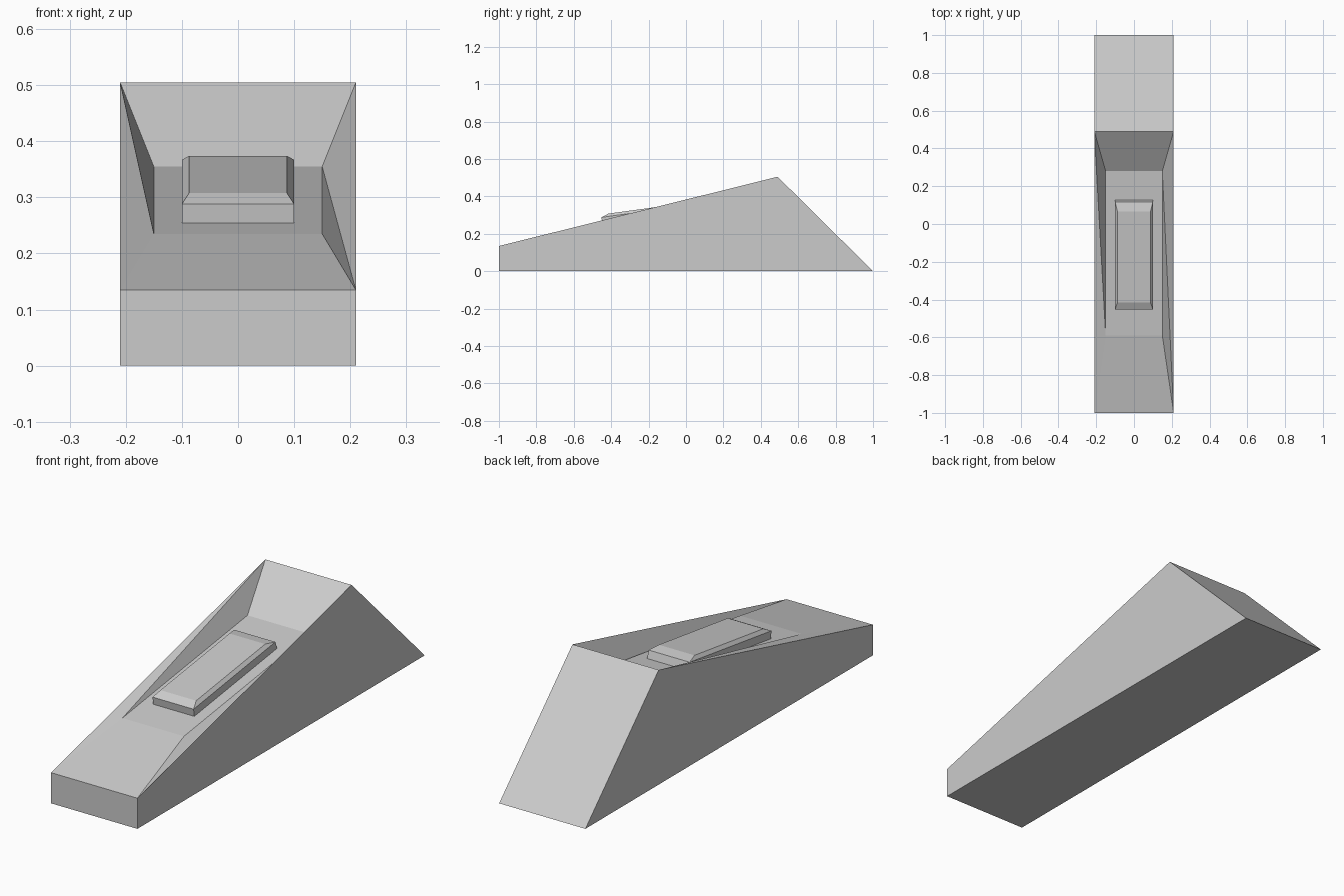
import bpy, bmesh

if "Cube" in bpy.data.objects:
    bpy.data.objects.remove(bpy.data.objects["Cube"])


def ring(bm, half, front, back):
    """Four corners of a tilted rectangle; front and back are (y, z)."""
    return [bm.verts.new((x, y, z)) for x, (y, z) in
            ((-half, front), (half, front), (half, back), (-half, back))]


def bridge(bm, low, high, skip=()):
    """Join two rings with quads: 0 front, 1 right, 2 back, 3 left."""
    for i in range(4):
        if i not in skip:
            j = (i + 1) % 4
            bm.faces.new((low[i], low[j], high[j], high[i]))


def finish(bm, name):
    bmesh.ops.recalc_face_normals(bm, faces=bm.faces)
    mesh = bpy.data.meshes.new(name)
    bm.to_mesh(mesh)
    bm.free()
    obj = bpy.data.objects.new(name, mesh)
    bpy.context.collection.objects.link(obj)
    return obj


# Wedge body with a sunken, sloping floor
bm = bmesh.new()
base = ring(bm, 0.21, (-1, 0), (1, 0))
rim = ring(bm, 0.21, (-1, 0.135), (0.49, 0.505))
floor = ring(bm, 0.15, (-0.59, 0.235), (0.28, 0.355))
bm.faces.new(base[::-1])
bridge(bm, base, rim)
bridge(bm, rim, floor, skip=(1, 3))
bm.faces.new(floor)
# Twisted side slopes of the recess, split into triangles
for tri in ((rim[0], floor[0], rim[3]), (floor[0], floor[3], rim[3]),
            (rim[1], rim[2], floor[2]), (rim[1], floor[2], floor[1])):
    bm.faces.new(tri)
finish(bm, "wedge_body")

# Raised panel with chamfered top, lying on the recess floor
bm = bmesh.new()
bottom = ring(bm, 0.10, (-0.447, 0.254), (0.128, 0.334))
shoulder = ring(bm, 0.10, (-0.452, 0.288), (0.117, 0.367))
top = ring(bm, 0.087, (-0.415, 0.308), (0.065, 0.374))
bm.faces.new(bottom[::-1])
bridge(bm, bottom, shoulder)
bridge(bm, shoulder, top)
bm.faces.new(top)
finish(bm, "raised_panel")
